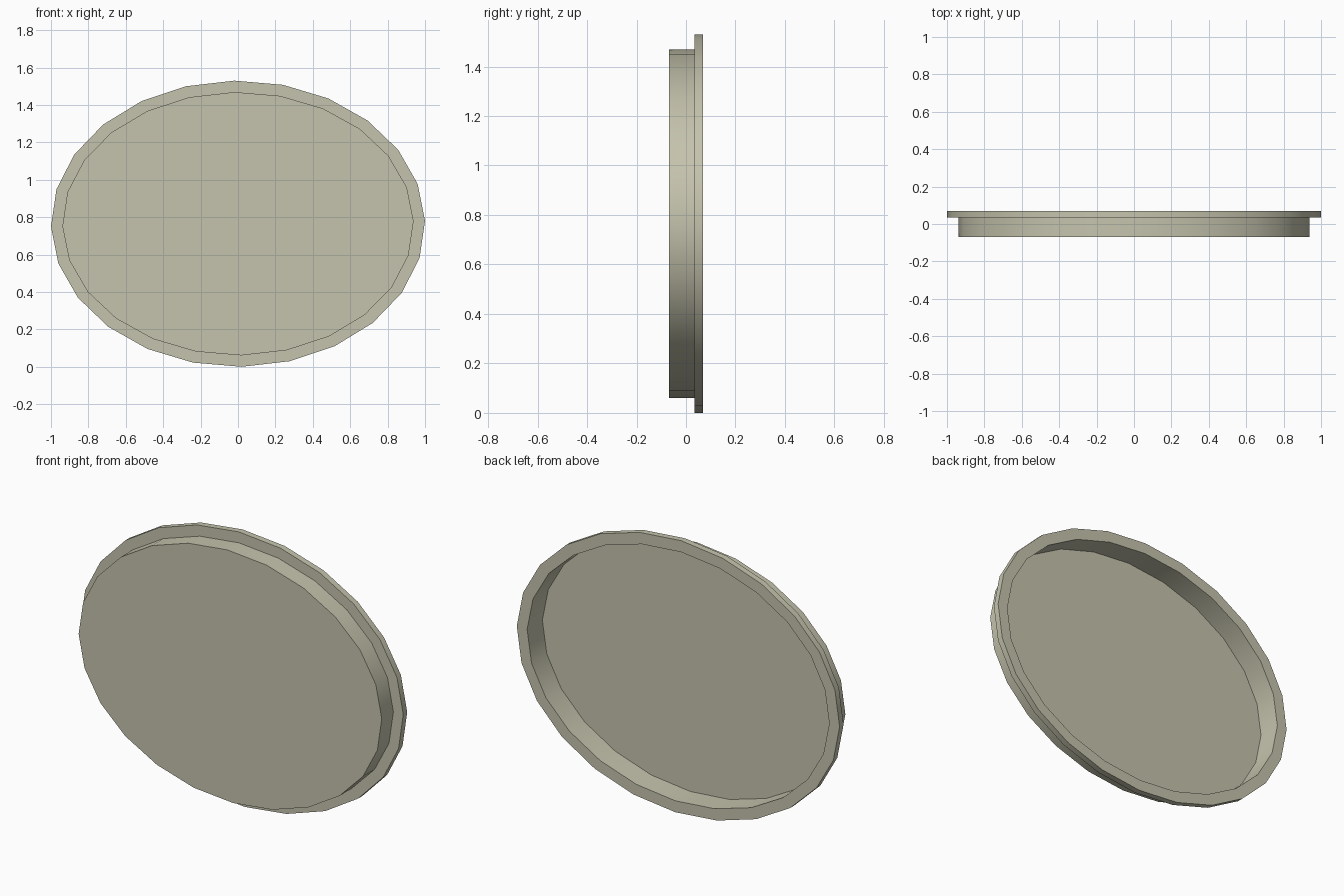
import bpy, bmesh, math

if "Cube" in bpy.data.objects:
    bpy.data.objects.remove(bpy.data.objects["Cube"])

SIDES = 24
RX, RZ, ZC = 1.0, 0.765, 0.765   # oval half sizes and centre height
RIM = 0.061                      # flange width
Y0, Y1, Y2 = -0.069, 0.034, 0.069  # front panel, flange front, flange back
T = 0.003                        # sheet thickness


def ring(bm, inset, y):
    """One oval loop, inset from the outer edge."""
    verts = []
    for i in range(SIDES):
        a = math.radians(-1.1) + math.tau * i / SIDES
        verts.append(bm.verts.new(((RX - inset) * math.sin(a), y,
                                   ZC + (RZ - inset) * math.cos(a))))
    return verts


# Thin dished tray: front panel, side wall, flange, open back
profile = [(RIM, Y0), (RIM, Y1), (0, Y1), (0, Y2), (RIM + T, Y2), (RIM + T, Y0 + T)]
bm = bmesh.new()
rings = [ring(bm, *p) for p in profile]
for a, b in zip(rings, rings[1:]):
    for i in range(SIDES):
        j = (i + 1) % SIDES
        bm.faces.new((a[i], a[j], b[j], b[i]))
bm.faces.new(rings[0])
bm.faces.new(rings[-1])
bmesh.ops.recalc_face_normals(bm, faces=bm.faces[:])

mesh = bpy.data.meshes.new("oval_tray")
bm.to_mesh(mesh)
bm.free()
tray = bpy.data.objects.new("oval_tray", mesh)
bpy.context.collection.objects.link(tray)

# Muted olive-beige finish
mat = bpy.data.materials.new("olive_beige")
mat.diffuse_color = (0.56, 0.55, 0.42, 1)
mat.use_nodes = True
mat.node_tree.nodes["Principled BSDF"].inputs["Base Color"].default_value = mat.diffuse_color
mesh.materials.append(mat)

bpy.context.view_layer.objects.active = tray
tray.select_set(True)
bpy.ops.object.shade_smooth_by_angle(angle=math.radians(30))
